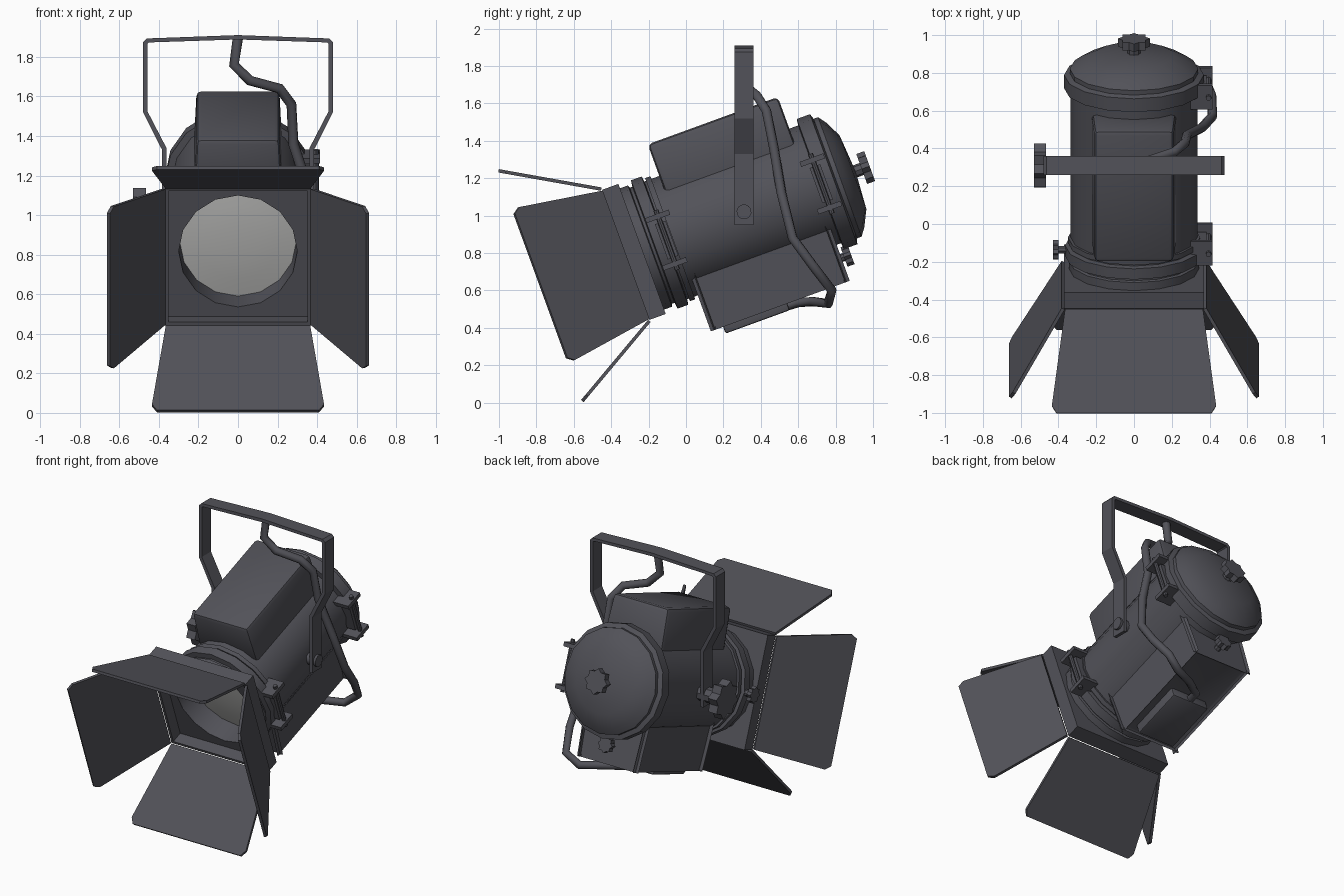
import bpy, bmesh, math
from mathutils import Vector, Matrix

if "Cube" in bpy.data.objects:
    bpy.data.objects.remove(bpy.data.objects["Cube"])

# The lamp is built along local y (back = +y) and tilted about the yoke pivot
TILT = Matrix.Translation((0, 0.31, 1.02)) @ Matrix.Rotation(math.radians(20), 4, 'X')


def material(name, col):
    m = bpy.data.materials.new(name)
    m.diffuse_color = (*col, 1)
    m.use_nodes = True
    m.node_tree.nodes["Principled BSDF"].inputs["Base Color"].default_value = m.diffuse_color
    return m


METAL = material("dark_metal", (0.085, 0.085, 0.1))
GLASS = material("lens_glass", (0.5, 0.5, 0.49))


def finish(bm, name, mat=METAL, tilt=True, angle=35):
    bmesh.ops.recalc_face_normals(bm, faces=bm.faces)
    me = bpy.data.meshes.new(name)
    bm.to_mesh(me)
    bm.free()
    me.materials.append(mat)
    ob = bpy.data.objects.new(name, me)
    bpy.context.collection.objects.link(ob)
    if tilt:
        ob.matrix_world = TILT
    if angle:
        bpy.ops.object.select_all(action='DESELECT')
        ob.select_set(True)
        bpy.context.view_layer.objects.active = ob
        bpy.ops.object.shade_smooth_by_angle(angle=math.radians(angle))
    return ob


def lathe(name, profile, mat=METAL, n=16, closed=False):
    """Revolve (radius, y) points around local y."""
    bm = bmesh.new()
    rings = []
    for r, y in profile:
        if r == 0:
            rings.append([bm.verts.new((0, y, 0))] * n)
        else:
            rings.append([bm.verts.new((r * math.cos(k * math.tau / n), y, r * math.sin(k * math.tau / n)))
                          for k in range(n)])
    pairs = list(zip(rings, rings[1:])) + ([(rings[-1], rings[0])] if closed else [])
    for a, b in pairs:
        for k in range(n):
            q = (a[k], a[(k + 1) % n], b[(k + 1) % n], b[k])
            bm.faces.new(list(dict.fromkeys(q)))
    return finish(bm, name, mat)


def box(name, lo, hi, bevel=0.0, taper=1.0, tilt=True):
    """Box with an x taper on its +z end."""
    bm = bmesh.new()
    bmesh.ops.create_cube(bm, size=1)
    for v in bm.verts:
        if v.co.z > 0:
            v.co.x *= taper
        v.co = Vector([l + (h - l) * (c + 0.5) for l, h, c in zip(lo, hi, v.co)])
    if bevel:
        bmesh.ops.bevel(bm, geom=bm.edges[:], offset=bevel, segments=2, profile=0.5, affect='EDGES')
    return finish(bm, name, tilt=tilt, angle=30 if bevel else 0)


def rod(name, a, b, r, n=10, lobes=False):
    """Cylinder from a to b; lobes gives a hand-knob outline."""
    a, b = Vector(a), Vector(b)
    bm = bmesh.new()
    rot = (b - a).to_track_quat('Z', 'Y').to_matrix().to_4x4()
    bmesh.ops.create_cone(bm, cap_ends=True, segments=n, radius1=r, radius2=r, depth=(b - a).length)
    if lobes:
        for v in bm.verts:
            k = round(math.atan2(v.co.y, v.co.x) / math.tau * n * 2)
            if (k // 2) % 2:
                v.co.x *= 0.78
                v.co.y *= 0.78
    bm.transform(Matrix.Translation((a + b) / 2) @ rot)
    return finish(bm, name)


# Lamp body: hollow front, two front rings, barrel, back rim and domed cap
lathe("lamp_body", [(0.295, -0.44), (0.30, -0.585), (0.345, -0.585), (0.345, -0.535), (0.33, -0.53),
                    (0.33, -0.515), (0.365, -0.51), (0.365, -0.45), (0.335, -0.445), (0.335, 0.43),
                    (0.37, 0.435), (0.37, 0.51), (0.34, 0.52), (0.34, 0.545), (0.30, 0.575),
                    (0.21, 0.62), (0, 0.635)])
lathe("front_clamp_band", [(0.33, -0.435), (0.35, -0.435), (0.35, -0.405), (0.33, -0.405)], closed=True)
lathe("lens", [(0.297, -0.445), (0.2, -0.458), (0.1, -0.465), (0, -0.467)], GLASS)

# Square front frame: walls and a back plate with a round opening
bm = bmesh.new()
loops = []
for half, y, rnd in ((0.30, -0.58, 1), (0.37, -0.58, 0), (0.37, -0.672, 0), (0.352, -0.672, 0),
                     (0.352, -0.592, 0), (0.30, -0.592, 1)):
    ring = []
    for k in range(16):
        c, s = math.cos(k * math.tau / 16), math.sin(k * math.tau / 16)
        f = half if rnd else half / max(abs(c), abs(s))
        ring.append(bm.verts.new((c * f, y, s * f)))
    loops.append(ring)
for a, b in zip(loops, loops[1:] + loops[:1]):
    for k in range(16):
        bm.faces.new((a[k], a[(k + 1) % 16], b[(k + 1) % 16], b[k]))
finish(bm, "front_frame", angle=0)

# Four barn doors, the same leaf turned about the lamp axis
for i, side in enumerate(("top", "right", "bottom", "left")):
    bm = bmesh.new()
    pts = []
    for w, f in ((-0.365, 0), (-0.435, 0.93), (-0.41, 1), (0.41, 1), (0.435, 0.93), (0.365, 0)):
        pts.append(Vector((w, -0.675 - 0.483 * f, 0.375 + 0.28 * f)))
    nrm = Vector((0, 0.28, 0.483)).normalized() * 0.009
    lo = [bm.verts.new(p - nrm) for p in pts]
    hi = [bm.verts.new(p + nrm) for p in pts]
    bm.faces.new(lo)
    bm.faces.new(hi)
    for k in range(6):
        bm.faces.new((lo[k], lo[(k + 1) % 6], hi[(k + 1) % 6], hi[k]))
    bm.transform(Matrix.Rotation(i * math.pi / 2, 4, 'Y'))
    finish(bm, side + "_barn_door", angle=0)

# Vent housings above and below the barrel
for name, sgn in (("top_housing", 1), ("bottom_housing", -1)):
    box(name, (-0.225, -0.36, sgn * 0.2), (0.225, 0.38, sgn * 0.515), bevel=0.025, taper=0.93)
box("cable_box", (-0.14, -0.315, -0.578), (0.14, 0.05, -0.50), bevel=0.01)

# Hinges on the right side, front and back
for name, y in (("front_hinge", -0.44), ("back_hinge", 0.44)):
    box(name + "_plate", (0.32, y - 0.03, -0.10), (0.385, y + 0.03, 0.10))
    for z in (-0.135, 0.135):
        box(name + "_lug", (0.30, y - 0.07, z - 0.014), (0.415, y + 0.065, z + 0.014))
    rod(name + "_pin", (0.395, y, -0.17), (0.395, y, 0.17), 0.014, 8)

# Knobs: cap, focus, front lock, and yoke lock
for name, p, d, r, shaft, depth in (
        ("cap_knob", (0, 0.62, 0), (0, 1, 0), 0.085, 0.05, 0.045),
        ("focus_knob", (0, 0.37, -0.41), (0, 1, 0), 0.055, 0.05, 0.04),
        ("front_lock_knob", (-0.34, -0.475, 0), (-1, 0, 0), 0.055, 0.06, 0.03),
        ("yoke_knob", (-0.33, 0, 0), (-1, 0, 0), 0.125, 0.135, 0.065)):
    p, d = Vector(p), Vector(d)
    rod(name + "_shaft", p, p + d * (shaft + 0.01), r * 0.4, 8)
    rod(name, p + d * shaft, p + d * (shaft + depth), r, 16, lobes=True)
rod("yoke_bolt", (0.32, 0, 0), (0.40, 0, 0), 0.04, 12)

# Yoke: bent flat strip
half = [((0.384, 0.95), (0.362, 0.95)), ((0.384, 1.33), (0.362, 1.34)), ((0.48, 1.52), (0.458, 1.525)),
        ((0.48, 1.875), (0.458, 1.867)), ((0.462, 1.893), (0.45, 1.873))]
path = half + [((0, 1.91), (0, 1.888))] + [((-o[0], o[1]), (-i[0], i[1])) for o, i in reversed(half)]
bm = bmesh.new()
secs = [[bm.verts.new((p[0], y, p[1])) for p, y in ((o, 0.26), (o, 0.36), (i, 0.36), (i, 0.26))]
        for o, i in path]
for a, b in zip(secs, secs[1:]):
    for k in range(4):
        bm.faces.new((a[k], a[(k + 1) % 4], b[(k + 1) % 4], b[k]))
bm.faces.new(secs[0])
bm.faces.new(secs[-1])
finish(bm, "yoke", tilt=False, angle=0)

# Power cable from the yoke top, round the right side to the cable box
cable = [(0, .31, 1.9), (-.02, .31, 1.76), (.06, .33, 1.68), (.21, .38, 1.64), (.27, .43, 1.56),
         (.28, .47, 1.36), (.36, .51, 1.12), (.415, .57, .88), (.41, .68, .73), (.37, .78, .60),
         (.28, .76, .53), (.12, .68, .54), (0, .60, .535), (0, .48, .50)]
cu = bpy.data.curves.new("power_cable", 'CURVE')
cu.dimensions = '3D'
cu.bevel_depth = 0.026
cu.bevel_resolution = 2
cu.use_fill_caps = True
sp = cu.splines.new('POLY')
sp.points.add(len(cable) - 1)
for pt, c in zip(sp.points, cable):
    pt.co = (*c, 1)
cu.materials.append(METAL)
ob = bpy.data.objects.new("power_cable", cu)
bpy.context.collection.objects.link(ob)
bpy.ops.object.select_all(action='DESELECT')
ob.select_set(True)
bpy.context.view_layer.objects.active = ob
bpy.ops.object.convert(target='MESH')
